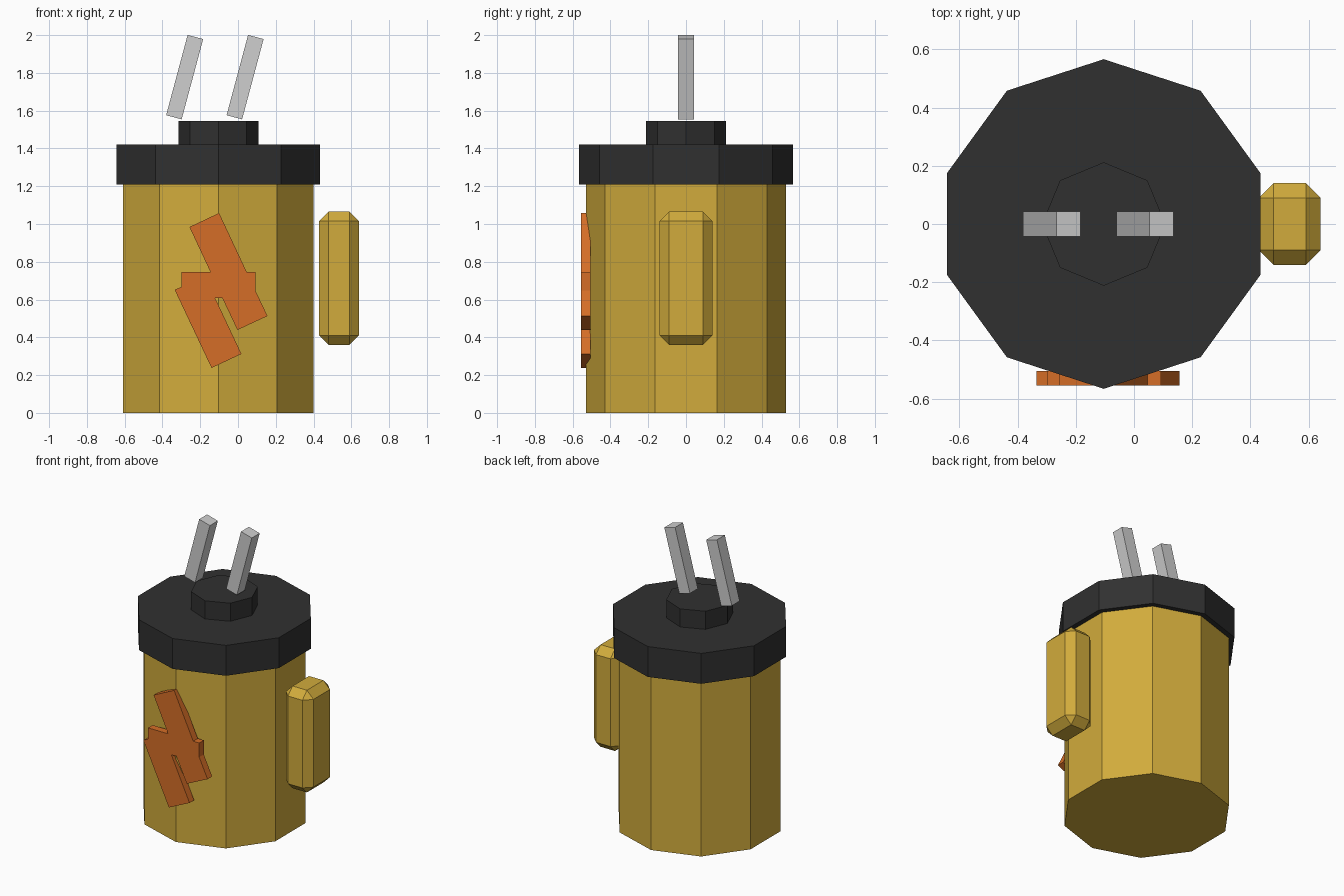
import bpy, bmesh, math
from mathutils import Matrix, Vector

cube = bpy.data.objects.get("Cube")
if cube:
    bpy.data.objects.remove(cube, do_unlink=True)

AXIS_X = -0.104  # centre line of the canister


def material(name, rgb):
    m = bpy.data.materials.new(name)
    m.use_nodes = True
    m.diffuse_color = (*rgb, 1)
    m.node_tree.nodes["Principled BSDF"].inputs["Base Color"].default_value = (*rgb, 1)
    return m


GOLD = material("gold", (0.64, 0.41, 0.045))
BLACK = material("black", (0.03, 0.03, 0.03))
ORANGE = material("orange", (0.66, 0.155, 0.02))
METAL = material("light_metal", (0.62, 0.62, 0.62))


def add_object(name, bm, mat):
    bmesh.ops.recalc_face_normals(bm, faces=bm.faces)
    mesh = bpy.data.meshes.new(name)
    bm.to_mesh(mesh)
    bm.free()
    mesh.materials.append(mat)
    obj = bpy.data.objects.new(name, mesh)
    bpy.context.collection.objects.link(obj)
    return obj


def prism(name, sides, radius, z0, z1, mat):
    # Upright polygon prism with a corner pointing to the front
    bm = bmesh.new()
    ring = [bm.verts.new((AXIS_X + radius * math.sin(math.tau * i / sides),
                          -radius * math.cos(math.tau * i / sides), z0))
            for i in range(sides)]
    base = bm.faces.new(ring)
    top = bmesh.ops.extrude_face_region(bm, geom=[base], use_keep_orig=True)["geom"]
    bmesh.ops.translate(bm, vec=(0, 0, z1 - z0),
                        verts=[v for v in top if isinstance(v, bmesh.types.BMVert)])
    return add_object(name, bm, mat)


def box(name, centre, size, mat, tilt=0.0, bevel=0.0):
    # Box leaning sideways by tilt, with optional chamfered edges
    bm = bmesh.new()
    bmesh.ops.create_cube(bm, size=1)
    bmesh.ops.scale(bm, vec=size, verts=bm.verts)
    if bevel:
        bmesh.ops.bevel(bm, geom=bm.edges[:], offset=bevel, segments=1, affect='EDGES')
    bm.transform(Matrix.Translation(centre) @ Matrix.Rotation(tilt, 4, 'Y'))
    return add_object(name, bm, mat)


# Canister, lid and cap
prism("canister_body", 10, 0.53, 0, 1.21, GOLD)
prism("lid", 10, 0.566, 1.21, 1.42, BLACK)
prism("cap", 8, 0.212, 1.42, 1.545, BLACK)

# Side handle
box("side_handle", (0.535, 0, 0.713), (0.21, 0.28, 0.706), GOLD, bevel=0.05)

# Leaning prongs
for side, x in (("right", -0.2825), ("left", 0.0375)):
    box(side + "_prong", (x, 0, 1.7775), (0.085, 0.086, 0.44), METAL, tilt=math.radians(15))

# Lightning bolt badge, one extruded outline
outline = [(-0.10, 1.058), (-0.257, 0.984), (-0.146, 0.746), (-0.299, 0.746),
           (-0.299, 0.668), (-0.335, 0.651), (-0.14, 0.238), (0.018, 0.312),
           (-0.121, 0.608), (-0.083, 0.608), (-0.003, 0.439), (0.156, 0.513),
           (0.092, 0.648), (0.092, 0.746), (0.046, 0.746)]
bm = bmesh.new()
front = bm.faces.new([bm.verts.new((x, -0.555, z)) for x, z in outline])
back = bmesh.ops.extrude_face_region(bm, geom=[front], use_keep_orig=True)["geom"]
bmesh.ops.translate(bm, vec=Vector((0, 0.05, 0)),
                    verts=[v for v in back if isinstance(v, bmesh.types.BMVert)])
add_object("bolt_badge", bm, ORANGE)
